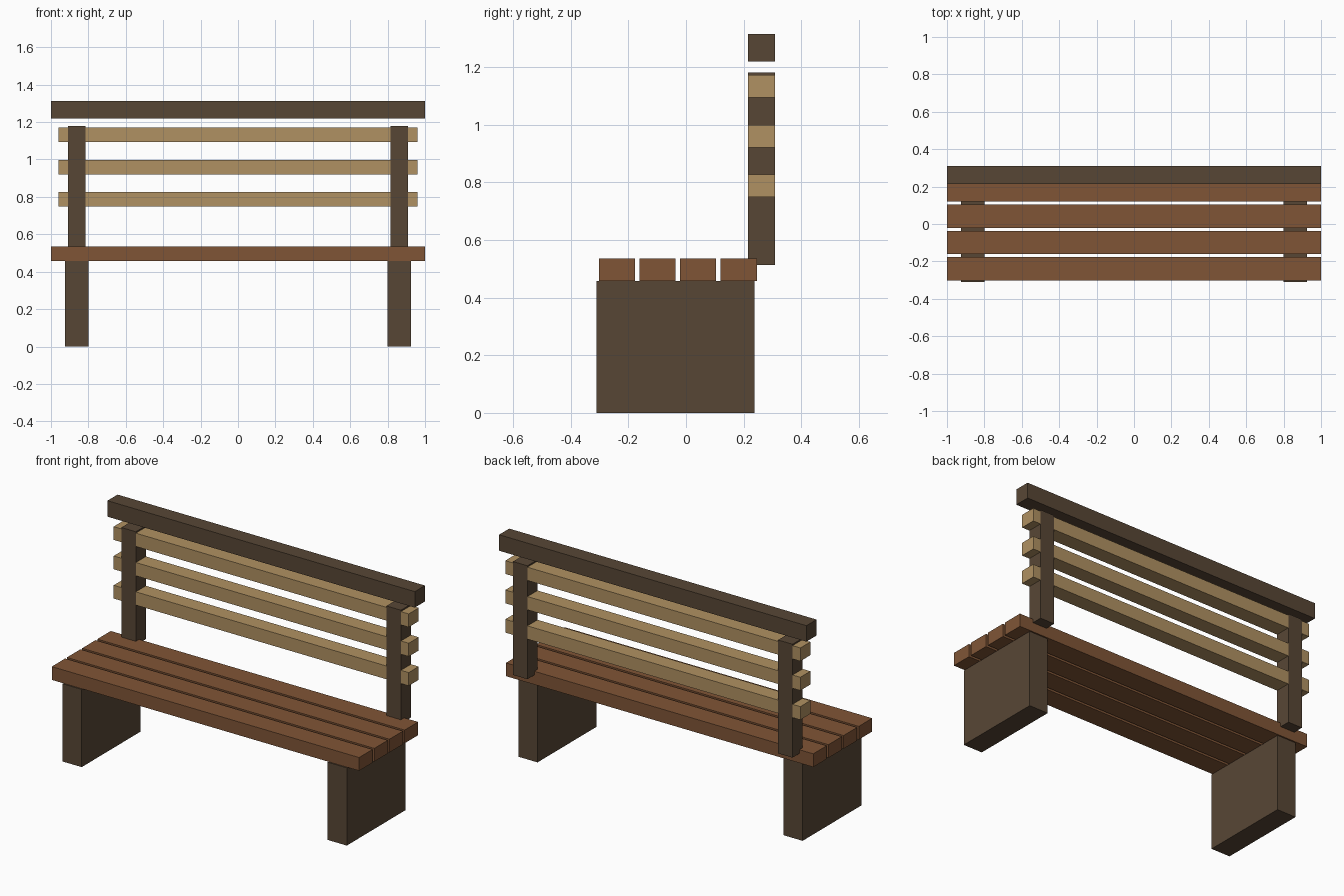
import bpy

if "Cube" in bpy.data.objects:
    bpy.data.objects.remove(bpy.data.objects["Cube"])


def material(name, rgb):
    mat = bpy.data.materials.new(name)
    mat.diffuse_color = (*rgb, 1)
    mat.use_nodes = True
    mat.node_tree.nodes["Principled BSDF"].inputs["Base Color"].default_value = mat.diffuse_color
    return mat


DARK = material("dark_wood", (0.097, 0.062, 0.036))
BROWN = material("brown_wood", (0.216, 0.091, 0.037))
TAN = material("tan_wood", (0.434, 0.283, 0.122))


def box(name, center, size, mat):
    bpy.ops.mesh.primitive_cube_add(size=1, location=center)
    obj = bpy.context.object
    obj.name = name
    obj.scale = size
    bpy.ops.object.transform_apply(location=False, rotation=False, scale=True)
    obj.data.materials.append(mat)
    return obj


BACK_Y = 0.262      # centre plane of the backrest
BACK_DEPTH = 0.094

# Slab legs and back posts, mirrored left and right
for side, x in (("left", -0.8625), ("right", 0.8625)):
    box(f"{side}_leg", (x, -0.0365, 0.2285), (0.125, 0.547, 0.457), DARK)
    box(f"{side}_back_post", (x, BACK_Y, 0.846), (0.094, BACK_DEPTH, 0.667), DARK)

# Seat planks, front to back
for i in range(4):
    box(f"seat_plank_{i + 1}", (0, -0.24 + i * 0.141, 0.496), (2, 0.125, 0.078), BROWN)

# Backrest slats, a hair thinner than the posts they pass through
for i in range(3):
    box(f"back_slat_{i + 1}", (0, BACK_Y, 0.787 + i * 0.1725),
        (1.92, BACK_DEPTH - 0.001, 0.078), TAN)

# Top rail floating above the posts
box("top_rail", (0, BACK_Y, 1.266), (2, BACK_DEPTH, 0.094), DARK)
